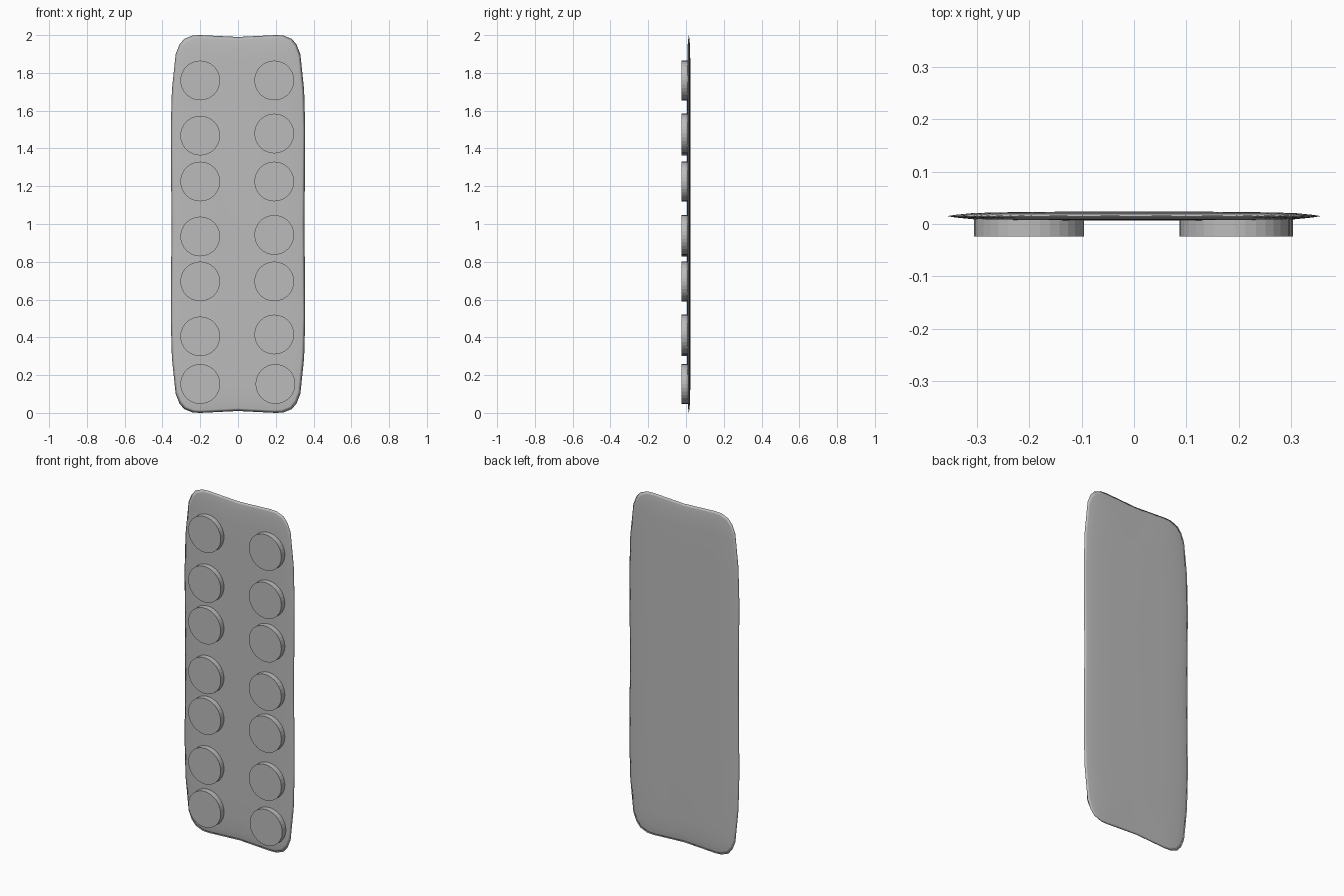
import bpy, bmesh
from math import pi
from mathutils import Matrix

cube = bpy.data.objects.get("Cube")
if cube:
    bpy.data.objects.remove(cube)

# One grey material
grey = bpy.data.materials.new("plain_grey")
grey.use_nodes = True
colour = (0.5, 0.5, 0.5, 1)
grey.diffuse_color = colour
grey.node_tree.nodes["Principled BSDF"].inputs["Base Color"].default_value = colour


def finish(name, bm):
    bmesh.ops.recalc_face_normals(bm, faces=bm.faces)
    mesh = bpy.data.meshes.new(name)
    bm.to_mesh(mesh)
    bm.free()
    obj = bpy.data.objects.new(name, mesh)
    mesh.materials.append(grey)
    bpy.context.collection.objects.link(obj)
    return obj


# Backing sheet: thin pillow with a rounded, slightly waisted outline
quarter = [(0.352, 0), (0.354, 0.25), (0.356, 0.5), (0.35, 0.71), (0.33, 0.9),
           (0.31, 0.95), (0.285, 0.98), (0.24, 0.998), (0.2, 1), (0.1, 0.995), (0, 0.99)]
half = quarter + [(-x, z) for x, z in quarter[-2::-1]]
outline = half + [(x, -z) for x, z in half[-2:0:-1]]
# inset from the rim and half thickness there
steps = [(0.015, 0.0025), (0.05, 0.006), (0.12, 0.0075), (0.22, 0.0085)]

bm = bmesh.new()


def ring(inset, y):
    sx, sz = 1 - inset / 0.356, 1 - inset
    return [bm.verts.new((x * sx, y, 1 + z * sz)) for x, z in outline]


rim = ring(0, 0.015)
for side in (-1, 1):
    previous = rim
    for inset, thick in steps:
        current = ring(inset, 0.015 + side * thick)
        for i in range(len(rim)):
            j = (i + 1) % len(rim)
            bm.faces.new((previous[i], previous[j], current[j], current[i]))
        previous = current
    bm.faces.new(previous)
sheet = finish("backing_sheet", bm)
for face in sheet.data.polygons:
    face.use_smooth = True

# Two columns of round tablets on the front
columns = {
    "right": (-0.2, [0.153, 0.405, 0.696, 0.934, 1.225, 1.468, 1.76]),
    "left": (0.192, [0.153, 0.415, 0.696, 0.942, 1.225, 1.479, 1.76]),
}
for side, (x, heights) in columns.items():
    for n, z in enumerate(heights, 1):
        shift = 0.006 if side == "left" and n == 1 else 0
        bm = bmesh.new()
        bmesh.ops.create_cone(
            bm, cap_ends=True, segments=32, radius1=0.105, radius2=0.105, depth=0.034,
            matrix=Matrix.Translation((x + shift, -0.007, z)) @ Matrix.Rotation(pi / 2, 4, "X"))
        finish(f"{side}_tablet_{n}", bm)
